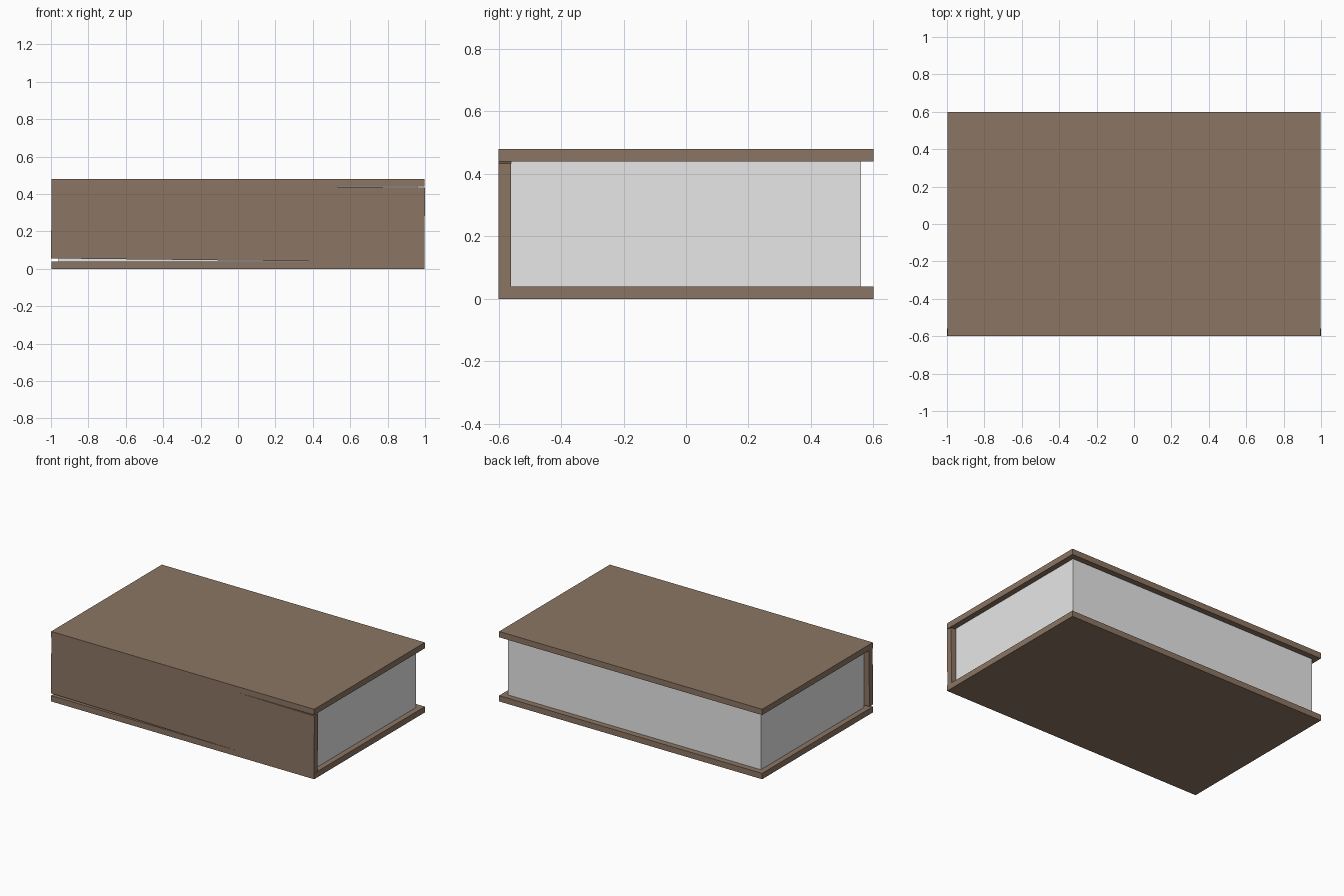
import bpy
import math

if "Cube" in bpy.data.objects:
    bpy.data.objects.remove(bpy.data.objects["Cube"])


def material(name, rgb):
    m = bpy.data.materials.new(name)
    m.diffuse_color = (*rgb, 1)
    m.use_nodes = True
    m.node_tree.nodes["Principled BSDF"].inputs["Base Color"].default_value = m.diffuse_color
    return m


brown = material("brown cover", (0.26, 0.18, 0.125))
grey = material("grey paper", (0.8, 0.8, 0.8))


def box(name, center, size, mat, tilt=0):
    bpy.ops.mesh.primitive_cube_add(size=1, location=center)
    o = bpy.context.object
    o.name = o.data.name = name
    o.scale = size
    o.rotation_euler.y = tilt
    o.data.materials.append(mat)
    return o


# two cover boards
box("bottom_cover", (0, 0, 0.02), (1.996, 1.2, 0.04), brown)
box("top_cover", (0, 0, 0.46), (1.996, 1.2, 0.04), brown)

# spine board, very slightly crooked between the covers
box("spine", (0, -0.58, 0.2445), (1.996, 0.04, 0.4), brown, 0.011)

# page block, set back from the cover edges
box("pages", (0, 0, 0.24), (1.92, 1.12, 0.4), grey)
